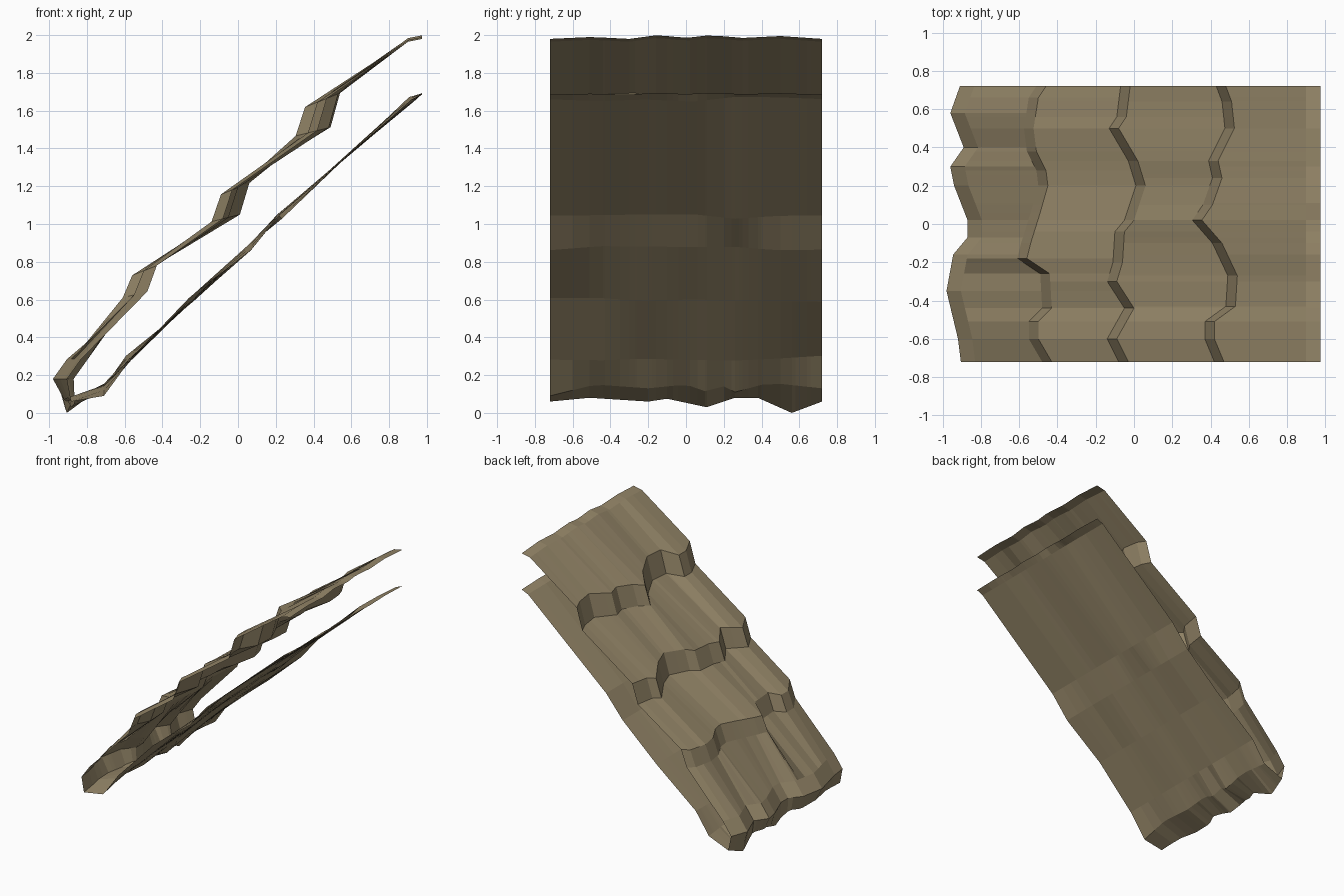
import bpy, bmesh, random

if "Cube" in bpy.data.objects:
    bpy.data.objects.remove(bpy.data.objects["Cube"])

random.seed(4)


def lerp(table, y):
    """Piecewise linear lookup in (y, value) pairs sorted by y."""
    if y <= table[0][0]:
        return table[0][1]
    for (a, va), (b, vb) in zip(table, table[1:]):
        if y <= b:
            return va + (vb - va) * (y - a) / (b - a)
    return table[-1][1]


# Ragged edges of the three thatch steps: (y, crease x)
step_high = [(-.72, .42), (-.60, .37), (-.51, .37), (-.43, .48), (-.27, .49), (-.10, .41),
             (.02, .305), (.10, .36), (.24, .41), (.33, .39), (.50, .475), (.64, .46), (.72, .43)]
step_mid = [(-.72, -.08), (-.60, -.14), (-.44, -.05), (-.30, -.14), (-.20, -.11), (-.04, -.10),
            (.02, -.05), (.20, .01), (.33, -.03), (.50, -.13), (.56, -.09), (.72, -.07)]
step_low = [(-.72, -.48), (-.60, -.55), (-.51, -.55), (-.44, -.48), (-.26, -.49), (-.18, -.61),
            (-.10, -.59), (.06, -.54), (.20, -.50), (.28, -.51), (.38, -.56), (.50, -.575),
            (.66, -.55), (.72, -.51)]
# Eave nose x, lowest lip z, inner lip z
nose = [(-.72, -.905), (-.60, -.92), (-.35, -.98), (-.16, -.945), (-.07, -.87), (.02, -.87),
        (.20, -.94), (.30, -.96), (.40, -.89), (.58, -.96), (.72, -.91)]
lip = [(-.72, .06), (-.51, .08), (-.20, .06), (-.10, .075), (.11, .03), (.26, .08),
       (.38, .08), (.56, 0), (.72, .06)]
inner = [(-.72, .09), (-.48, .15), (-.20, .13), (0, .15), (.10, .115), (.20, .14),
         (.26, .11), (.44, .16), (.72, .13)]
ridge = [(-.72, 1.98), (-.5, 1.99), (-.3, 1.98), (-.15, 2.0), (0, 1.985), (.13, 2.0),
         (.3, 1.985), (.5, 1.995), (.72, 1.98)]
# Uneven underside: gentle random bumps per row
coarse = [-.72, -.45, -.22, .04, .26, .48, .72]
under_rows = [(-.58, .29), (-.25, .60), (.06, .87), (.22, 1.04), (.92, 1.66)]
bumps = [[(y, random.uniform(-.015, .015)) for y in coarse] for r in under_rows]


def section(y):
    """Sheet profile from upper ridge, around the eave, to lower ridge."""
    pts = [(.975, lerp(ridge, y)), (.90, lerp(ridge, y) - .015)]
    for table, mean, top, bottom in ((step_high, .42, 1.665, 1.495),
                                     (step_mid, -.07, 1.185, 1.03),
                                     (step_low, -.53, .76, .63)):
        x = lerp(table, y)
        d = x - mean
        pts += [(x + .05, top + d * .4), (x, bottom + d * .25)]
    n, low = lerp(nose, y), lerp(lip, y)
    pts += [(n + .075, .285), (n, .18), (n * .5 - .43, low), (-.71, lerp(inner, y))]
    pts += [(x - lerp(b, y), z + lerp(b, y)) for (x, z), b in zip(under_rows, bumps)]
    pts.append((.975, 1.675 + (lerp(ridge, y) - 1.98) * .5 + .01))
    return pts


# Thatched roof sheet: loft sections along y
stations = sorted({y for t in (step_high, step_mid, step_low, nose, lip) for y, _ in t})
bm = bmesh.new()
rows = [[bm.verts.new((x, y, z)) for x, z in section(y)] for y in stations]
for r, s in zip(rows, rows[1:]):
    for i in range(len(r) - 1):
        bm.faces.new((r[i], s[i], s[i + 1], r[i + 1]))
bm.normal_update()
if sum(f.normal.z for f in bm.faces if f.calc_center_median().z > 1.9) < 0:
    bmesh.ops.reverse_faces(bm, faces=bm.faces[:])
mesh = bpy.data.meshes.new("thatched_roof")
bm.to_mesh(mesh)
bm.free()

straw = bpy.data.materials.new("dry straw")
straw.diffuse_color = (.30, .24, .14, 1)
straw.use_nodes = True
straw.node_tree.nodes["Principled BSDF"].inputs["Base Color"].default_value = straw.diffuse_color
mesh.materials.append(straw)
roof = bpy.data.objects.new("thatched_roof", mesh)
bpy.context.collection.objects.link(roof)
